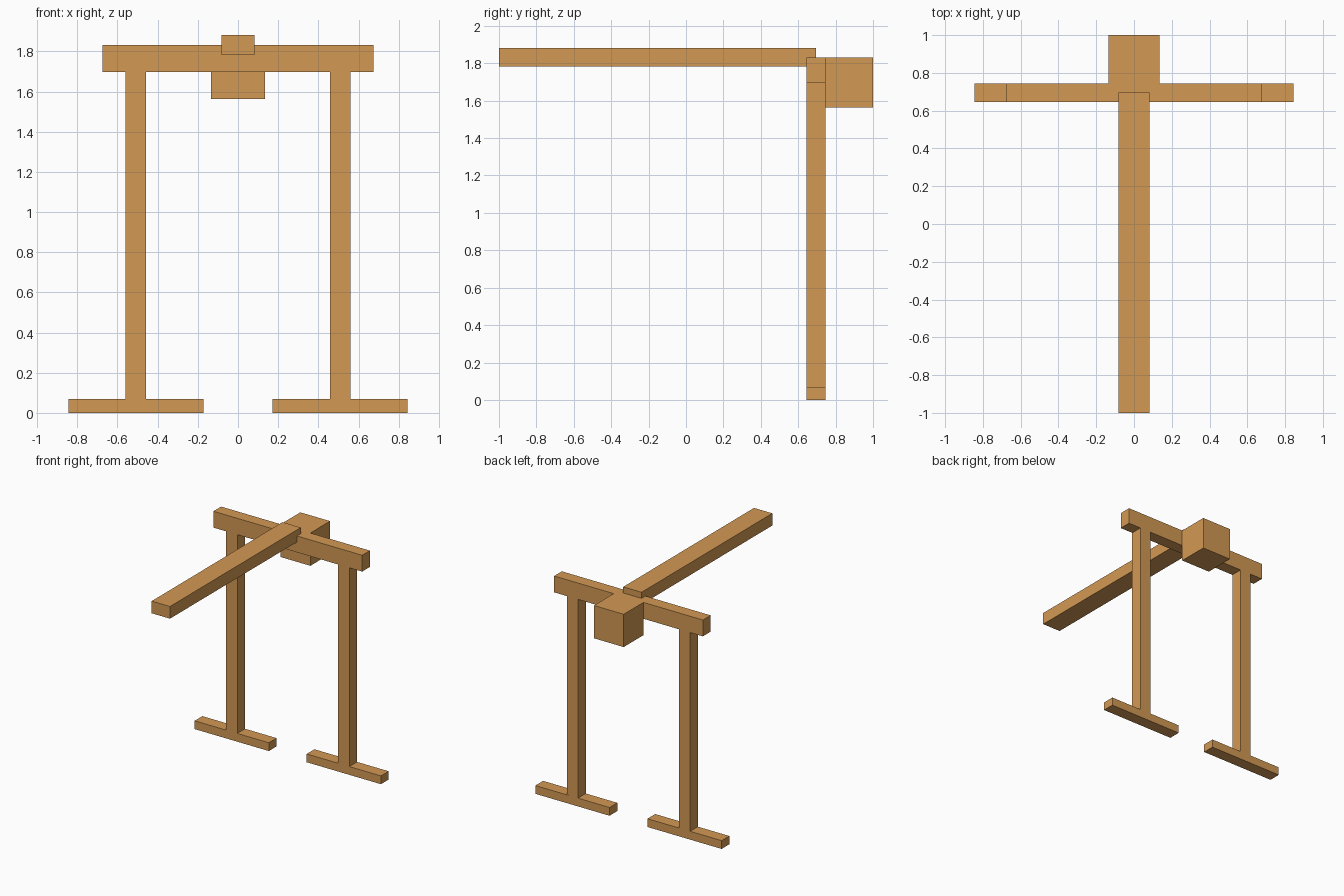
import bpy

if "Cube" in bpy.data.objects:
    bpy.data.objects.remove(bpy.data.objects["Cube"])

wood = bpy.data.materials.new("wood")
wood.diffuse_color = (0.65, 0.32, 0.09, 1)
wood.use_nodes = True
wood.node_tree.nodes["Principled BSDF"].inputs["Base Color"].default_value = wood.diffuse_color


def box(name, x, y, z):
    """Box spanning the given (min, max) range on each axis."""
    spans = (x, y, z)
    bpy.ops.mesh.primitive_cube_add(size=1, location=[(a + b) / 2 for a, b in spans])
    ob = bpy.context.object
    ob.name = name
    ob.scale = [b - a for a, b in spans]
    bpy.ops.object.transform_apply(location=False, rotation=False, scale=True)
    ob.data.materials.append(wood)
    return ob


FRAME_Y = (0.645, 0.745)  # depth shared by the upright frame
FOOT_TOP, POST_TOP, BEAM_TOP = 0.068, 1.698, 1.832

# Two posts, each on a flat foot
for side, s in (("left", -1), ("right", 1)):
    box(f"{side}_foot", sorted((s * 0.172, s * 0.845)), FRAME_Y, (0, FOOT_TOP))
    box(f"{side}_post", sorted((s * 0.458, s * 0.559)), FRAME_Y, (FOOT_TOP, POST_TOP))

# Crossbeam over the posts
box("crossbeam", (-0.675, 0.675), FRAME_Y, (POST_TOP, BEAM_TOP))

# Long arm resting in the beam, reaching forward
box("arm", (-0.083, 0.083), (-1.0, 0.695), (1.782, 1.882))

# Block behind the beam
box("counterweight", (-0.135, 0.135), (FRAME_Y[1], 1.0), (1.563, BEAM_TOP))
